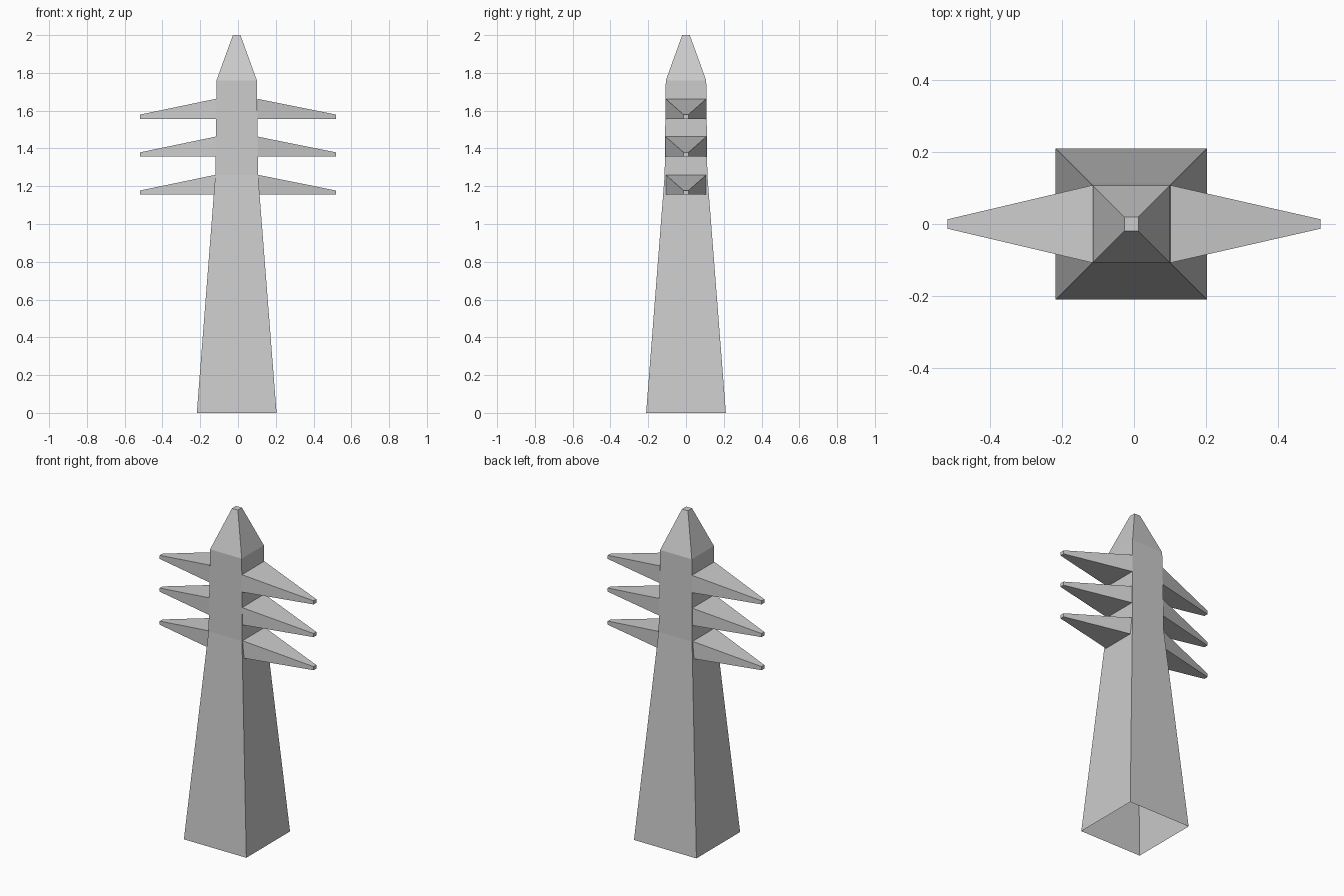
import bpy

if "Cube" in bpy.data.objects:
    bpy.data.objects.remove(bpy.data.objects["Cube"])

CX = -0.007  # the tower axis sits slightly left of the overall centre


def make_object(name, verts, faces):
    mesh = bpy.data.meshes.new(name)
    mesh.from_pydata(verts, [], faces)
    mesh.update()
    obj = bpy.data.objects.new(name, mesh)
    bpy.context.collection.objects.link(obj)
    return obj


def bridge(a, b):
    return [(a + i, a + (i + 1) % 4, b + (i + 1) % 4, b + i) for i in range(4)]


# Tapered square tower: (height, half width), open underneath, capped on top
profile = [(0.0, 0.211), (1.26, 0.113), (1.76, 0.107), (2.0, 0.02)]
verts = [(CX + sx * h, sy * h, z) for z, h in profile
         for sx, sy in ((-1, -1), (1, -1), (1, 1), (-1, 1))]
faces = [f for k in range(3) for f in bridge(4 * k, 4 * k + 4)]
make_object("tower_body", verts, faces + [(12, 13, 14, 15)])


# Tapered cross arm: flat underside, sloping top, root buried in the tower
def cross_arm(name, side, z):
    def ring(x, y, top):
        return [(x, -y, z), (x, y, z), (x, y, z + top), (x, -y, z + top)]
    verts = ring(CX + side * 0.109, 0.108, 0.106) + ring(side * 0.52, 0.013, 0.022)
    faces = bridge(0, 4) + [(4, 5, 6, 7)]
    if side < 0:
        faces = [f[::-1] for f in faces]
    make_object(name, verts, faces)


for level, z in (("lower", 1.155), ("middle", 1.357), ("upper", 1.557)):
    cross_arm(level + "_arm_left", -1, z)
    cross_arm(level + "_arm_right", 1, z)
